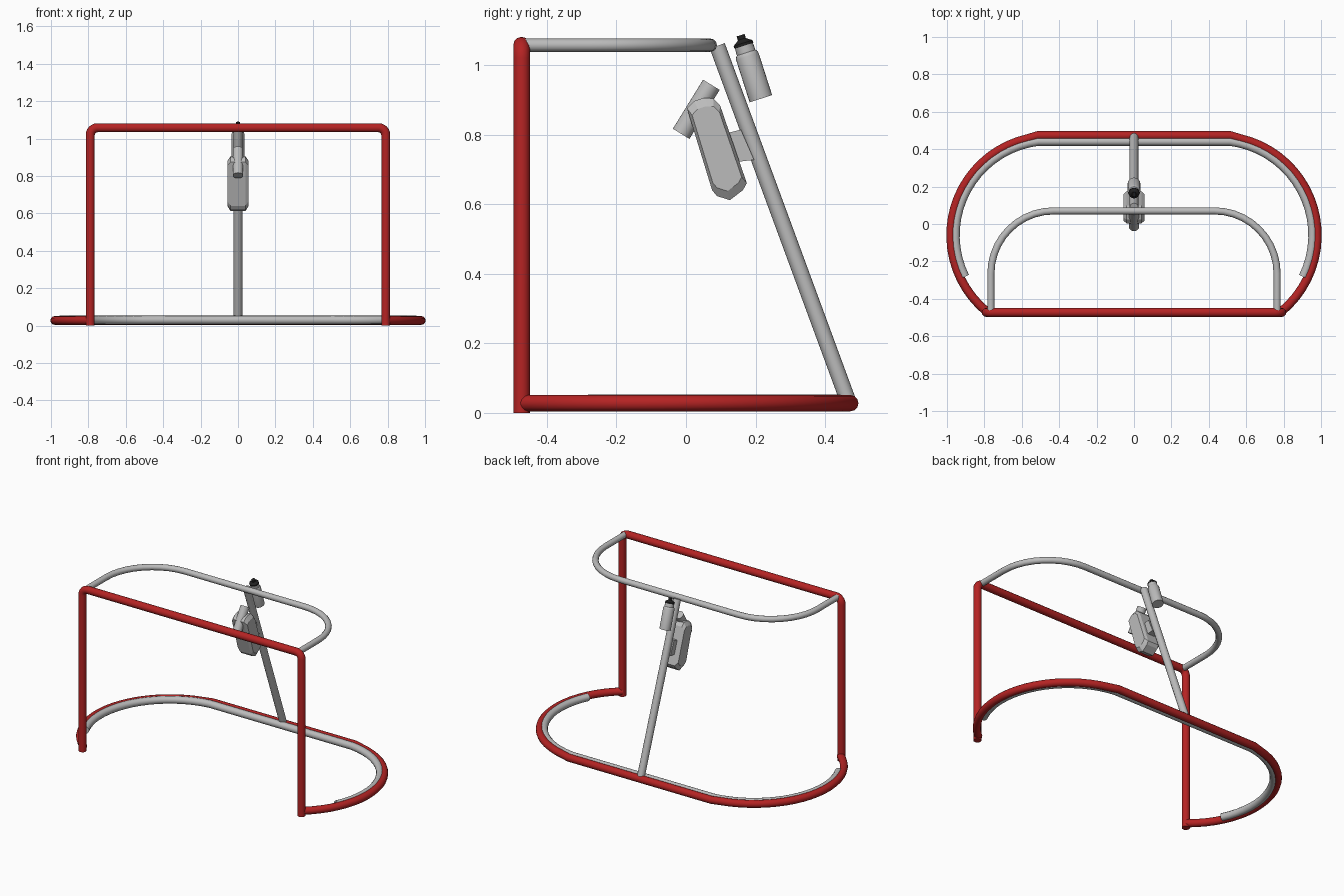
import bpy, bmesh, math
from mathutils import Vector

if "Cube" in bpy.data.objects:
    bpy.data.objects.remove(bpy.data.objects["Cube"])


def material(name, rgb):
    m = bpy.data.materials.new(name)
    m.diffuse_color = (*rgb, 1)
    m.use_nodes = True
    m.node_tree.nodes["Principled BSDF"].inputs["Base Color"].default_value = m.diffuse_color
    return m


RED = material("red paint", (0.46, 0.017, 0.017))
GREY = material("light grey", (0.5, 0.5, 0.5))
BLACK = material("black", (0.015, 0.015, 0.015))


def finish(obj, mat, angle=40):
    obj.data.materials.clear()
    obj.data.materials.append(mat)
    bpy.ops.object.select_all(action='DESELECT')
    obj.select_set(True)
    bpy.context.view_layer.objects.active = obj
    if obj.type == 'CURVE':
        bpy.ops.object.convert(target='MESH')
    bpy.ops.object.shade_smooth_by_angle(angle=math.radians(angle))


def tube(name, points, radius, mat):
    """Round tube swept along a path."""
    cu = bpy.data.curves.new(name, 'CURVE')
    cu.dimensions = '3D'
    cu.bevel_depth = radius
    cu.bevel_resolution = 4
    cu.use_fill_caps = True
    sp = cu.splines.new('POLY')
    sp.points.add(len(points) - 1)
    for p, co in zip(sp.points, points):
        p.co = (*co, 1)
    obj = bpy.data.objects.new(name, cu)
    bpy.context.collection.objects.link(obj)
    finish(obj, mat)


def lathe(name, base, axis, profile, mat, sides=24):
    """Solid of revolution; profile is (radius, distance along axis)."""
    bm = bmesh.new()
    rings = [[bm.verts.new((r * math.cos(math.tau * i / sides),
                            r * math.sin(math.tau * i / sides), h))
              for i in range(sides)] for r, h in profile]
    for a, b in zip(rings, rings[1:]):
        for i in range(sides):
            j = (i + 1) % sides
            bm.faces.new((a[i], a[j], b[j], b[i]))
    bm.faces.new(rings[0][::-1])
    bm.faces.new(rings[-1])
    me = bpy.data.meshes.new(name)
    bm.to_mesh(me)
    bm.free()
    obj = bpy.data.objects.new(name, me)
    bpy.context.collection.objects.link(obj)
    obj.location = base
    obj.rotation_mode = 'QUATERNION'
    obj.rotation_quaternion = Vector(axis).to_track_quat('Z', 'Y')
    finish(obj, mat)


def slab(name, outline, half, chamfer, mat):
    """Side outline (y, z) given width in x, with chamfered rims."""
    cy = sum(p[0] for p in outline) / len(outline)
    cz = sum(p[1] for p in outline) / len(outline)
    bm = bmesh.new()
    rings = []
    for x, s in ((-half, 1 - chamfer), (-half * 0.7, 1), (half * 0.7, 1), (half, 1 - chamfer)):
        rings.append([bm.verts.new((x, cy + (y - cy) * s, cz + (z - cz) * s)) for y, z in outline])
    n = len(outline)
    for a, b in zip(rings, rings[1:]):
        for i in range(n):
            j = (i + 1) % n
            bm.faces.new((a[i], a[j], b[j], b[i]))
    bm.faces.new(rings[0][::-1])
    bm.faces.new(rings[-1])
    bmesh.ops.recalc_face_normals(bm, faces=bm.faces)
    me = bpy.data.meshes.new(name)
    bm.to_mesh(me)
    bm.free()
    obj = bpy.data.objects.new(name, me)
    bpy.context.collection.objects.link(obj)
    finish(obj, mat, 15)


def arc(cx, cy, r, a0, a1, n):
    angles = [math.radians(a0 + (a1 - a0) * i / n) for i in range(n + 1)]
    return [(cx + r * math.cos(a), cy + r * math.sin(a)) for a in angles]


def mirrored(half):
    """Right half of a path followed by its mirror image."""
    return half + [(-p[0], *p[1:]) for p in reversed(half)]


# Goal mouth: posts and crossbar with small rounded corners
corner = [(x, -0.473, z) for x, z in arc(0.752, 1.020, 0.038, 0, 90, 6)]
tube("goal_posts_and_crossbar", mirrored([(0.79, -0.473, 0)] + corner), 0.024, RED)

# Base rail: large side arcs and a straight back
base = arc(0.45, -0.06, 0.53, -50.5, 83, 22)
base = [(x, min(y, 0.473), 0.028) for x, y in base]
base[-1] = (0.515, 0.473, 0.028)
tube("base_rail", mirrored(base), 0.0235, RED)

# Grey padding on the inside of the base rail
pad = [(x, min(y, 0.449), 0.030) for x, y in arc(0.45, -0.06, 0.505, -26, 83, 18)]
tube("base_padding", mirrored(pad), 0.023, GREY)

# Top shelf rail
shelf = [(0.765, -0.465)] + arc(0.43, -0.265, 0.335, 0, 90, 10)
tube("top_shelf_rail", mirrored([(x, y, 1.058) for x, y in shelf]), 0.019, GREY)

# Leaning centre strut
tube("centre_strut", [(0, 0.468, 0.03), (0, 0.090, 1.056)], 0.023, GREY)

# Water bottle behind the strut
B0, BA = Vector((0, 0.2155, 0.904)), Vector((0, -0.305, 0.952))
lathe("water_bottle", B0, BA,
      [(0.034, 0), (0.034, 0.128), (0.031, 0.136), (0.028, 0.139), (0.027, 0.163)], GREY)
lathe("bottle_cap", B0 + BA * 0.160, BA,
      [(0.0285, 0), (0.0285, 0.008), (0.014, 0.018), (0.012, 0.020), (0.012, 0.032)], BLACK)

# Camera housing, its tube and the mounting bracket
slab("camera_housing",
     [(0.003, 0.876), (0.023, 0.897), (0.050, 0.906), (0.078, 0.905), (0.098, 0.885),
      (0.175, 0.661), (0.164, 0.641), (0.126, 0.612), (0.089, 0.624), (0.075, 0.641)],
     0.056, 0.17, GREY)
T0, T1 = Vector((0, -0.014, 0.803)), Vector((0, 0.073, 0.944))
lathe("camera_tube", T0, T1 - T0, [(0.028, 0), (0.028, (T1 - T0).length)], GREY)
slab("strut_bracket",
     [(0.105, 0.802), (0.158, 0.815), (0.196, 0.728), (0.145, 0.722)], 0.024, 0.0, GREY)
